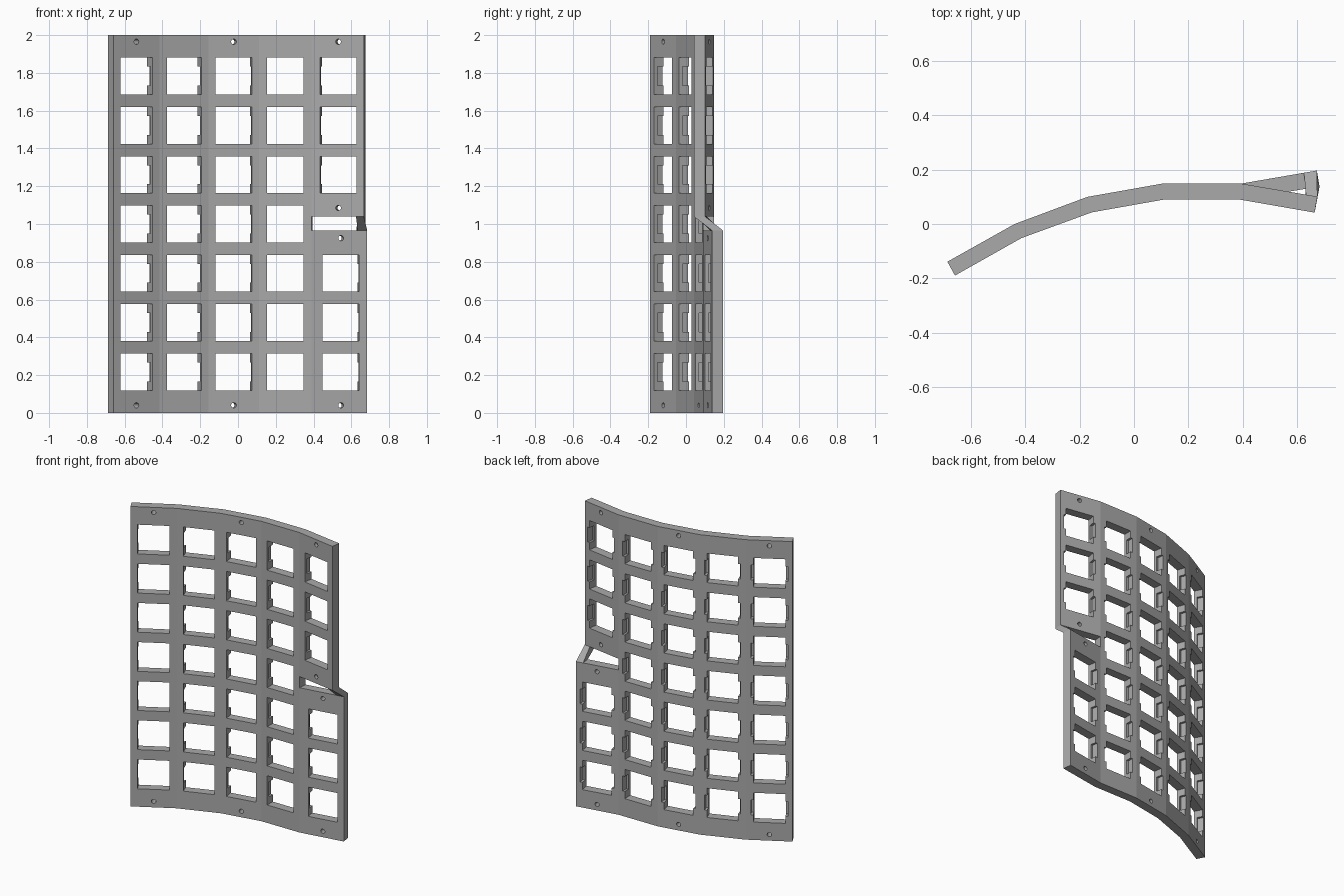
import bpy
import bmesh
import math
from mathutils import Matrix, Vector

cube = bpy.data.objects.get("Cube")
if cube:
    bpy.data.objects.remove(cube, do_unlink=True)

grey = bpy.data.materials.new("plain grey")
grey.use_nodes = True
grey.diffuse_color = (0.4, 0.4, 0.4, 1)
grey.node_tree.nodes["Principled BSDF"].inputs["Base Color"].default_value = (0.4, 0.4, 0.4, 1)

# Curved section: (front point, back point) at every fold
FOLDS = [((-0.66, -0.19), (-0.688, -0.139)), ((-0.415, -0.052), (-0.44, 0.0)),
         ((-0.155, 0.043), (-0.172, 0.1)), ((0.11, 0.09), (0.105, 0.149)),
         ((0.39, 0.09), (0.395, 0.149))]
UPPER_END = ((0.666, 0.042), (0.676, 0.101))
LOWER_END = ((0.684, 0.138), (0.674, 0.197))
GAP_LOW, GAP_HIGH, TOP = 0.965, 1.04, 2.0
THICK = 0.06
PITCH, KEY = 0.261, 0.195


def new_object(name, bm):
    mesh = bpy.data.meshes.new(name)
    bmesh.ops.recalc_face_normals(bm, faces=bm.faces)
    bm.to_mesh(mesh)
    bm.free()
    obj = bpy.data.objects.new(name, mesh)
    mesh.materials.append(grey)
    bpy.context.collection.objects.link(obj)
    return obj


def blend(a, b, t):
    return tuple(tuple(Vector(p).lerp(Vector(q), t)) for p, q in zip(a, b))


# Plate built from blocks that share corners; faces between blocks vanish
bm = bmesh.new()
corners = {}


def corner(point, z):
    key = (round(point[0], 4), round(point[1], 4), z)
    if key not in corners:
        corners[key] = bm.verts.new(key)
    return corners[key]


def block(low_a, low_b, z0, z1, high_a=None, high_b=None):
    high_a, high_b = high_a or low_a, high_b or low_b
    low = [corner(p, z0) for p in (low_a[0], low_b[0], low_b[1], low_a[1])]
    high = [corner(p, z1) for p in (high_a[0], high_b[0], high_b[1], high_a[1])]
    sides = [[low[i], low[i - 1], high[i - 1], high[i]] for i in range(4)]
    for verts in [low, high] + sides:
        shared = bm.faces.get(verts)
        if shared:
            bm.faces.remove(shared)
        else:
            bm.faces.new(verts)


for a, b in zip(FOLDS, FOLDS[1:]):
    for z0, z1 in ((0.0, GAP_LOW), (GAP_LOW, GAP_HIGH), (GAP_HIGH, TOP)):
        block(a, b, z0, z1)

# Split end column and the slanted strut that ties its halves together
seam = FOLDS[-1]
upper_in = blend(seam, UPPER_END, 0.85)
lower_in = blend(seam, LOWER_END, 0.83)
for inner, end, z0, z1 in ((upper_in, UPPER_END, GAP_HIGH, TOP), (lower_in, LOWER_END, 0.0, GAP_LOW)):
    block(seam, inner, z0, z1)
    block(inner, end, z0, z1)
block(lower_in, LOWER_END, GAP_LOW, GAP_HIGH, upper_in, UPPER_END)
bmesh.ops.recalc_face_normals(bm, faces=bm.faces)
bmesh.ops.dissolve_limit(bm, angle_limit=math.radians(0.5), verts=bm.verts, edges=bm.edges)
plate = new_object("switch_plate", bm)


# Cutters: local x along the panel, y through it from front to back
def panel_frame(a, b, z, shift=0.0):
    f0, f1 = Vector(a[0]), Vector(b[0])
    along = (f1 - f0).normalized()
    mid = (f0 + f1) / 2 + along * shift
    return Matrix(((along.x, -along.y, 0, mid.x), (along.y, along.x, 0, mid.y),
                   (0, 0, 1, z), (0, 0, 0, 1)))


def cut_box(target, frame, width, height, y0, y1):
    place = Matrix.Translation((0, (y0 + y1) / 2, 0)) @ Matrix.Diagonal((width, y1 - y0, height, 1))
    bmesh.ops.create_cube(target, size=1, matrix=frame @ place)


def cut_screw(target, frame):
    place = Matrix.Translation((0, THICK / 2, 0)) @ Matrix.Rotation(math.pi / 2, 4, "X")
    bmesh.ops.create_cone(target, cap_ends=True, segments=20, radius1=0.014, radius2=0.014,
                          depth=THICK * 2, matrix=frame @ place)


openings, notches = bmesh.new(), bmesh.new()
columns = [(a, b, range(7), 0.0) for a, b in zip(FOLDS, FOLDS[1:])]
columns += [(seam, UPPER_END, range(4, 7), 0.003), (seam, LOWER_END, range(3), 0.008)]
for a, b, rows, shift in columns:
    for row in rows:
        frame = panel_frame(a, b, 1 + (row - 3) * PITCH, shift)
        cut_box(openings, frame, KEY, KEY, -0.03, THICK + 0.03)
        cut_box(notches, frame, KEY + 0.03, 0.1, 0.02, THICK + 0.03)

# Screw holes
for index, heights in ((0, (0.04, 1.965)), (2, (0.04, 1.965)),
                       (4, (1.085, 1.965)), (5, (0.04, 0.925))):
    a, b, rows, shift = columns[index]
    for z in heights:
        cut_screw(openings, panel_frame(a, b, z, shift))

for name, cutter_bm in (("opening_cutter", openings), ("notch_cutter", notches)):
    cutter = new_object(name, cutter_bm)
    cutter.hide_render = True
    cut = plate.modifiers.new(name, "BOOLEAN")
    cut.operation, cut.solver, cut.object = "DIFFERENCE", "EXACT", cutter
    bpy.context.view_layer.objects.active = plate
    bpy.ops.object.modifier_apply(modifier=cut.name)
    bpy.data.objects.remove(cutter, do_unlink=True)
